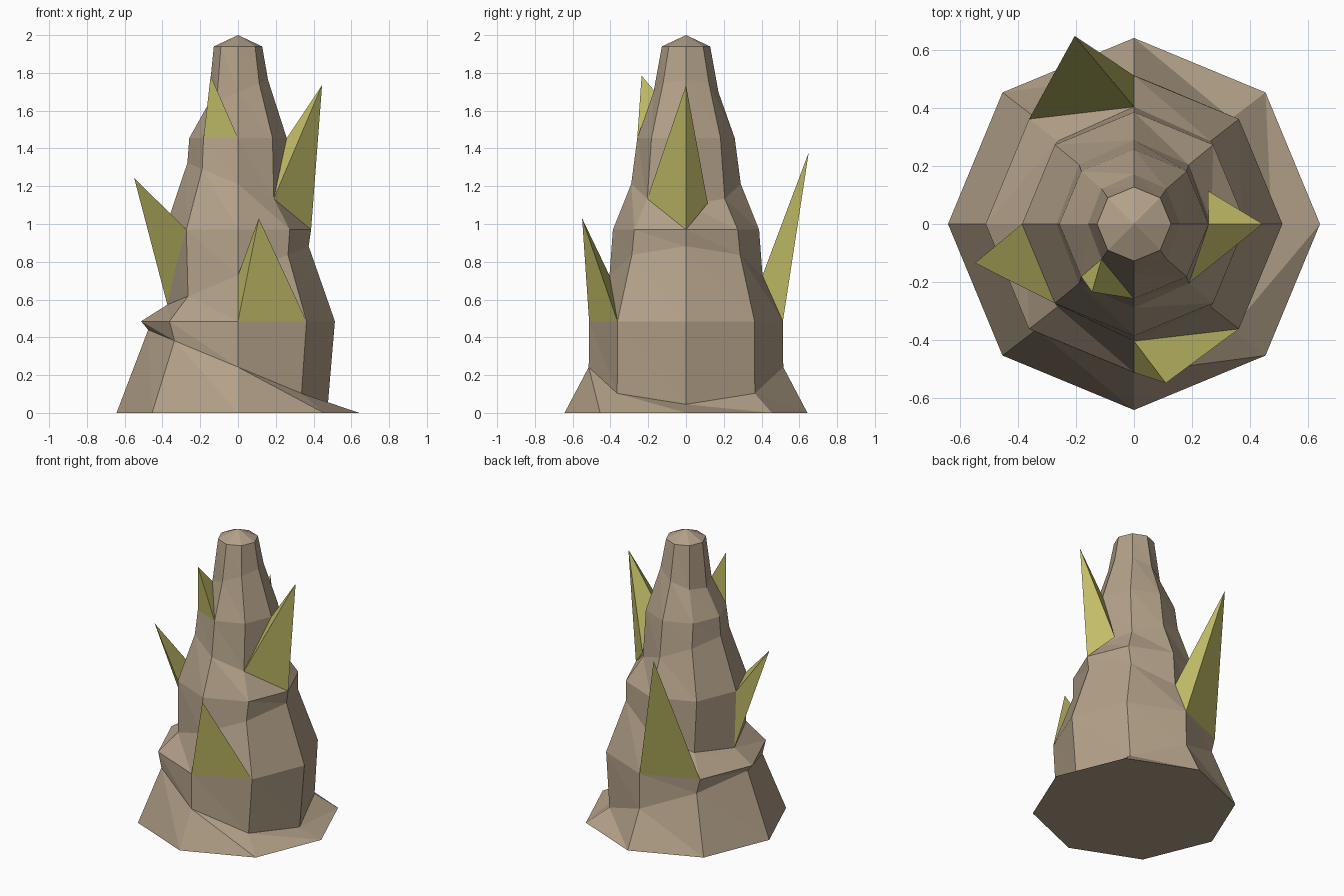
import bpy, bmesh, math
from mathutils import Vector

if "Cube" in bpy.data.objects:
    bpy.data.objects.remove(bpy.data.objects["Cube"])

SIDES = 8
STEP = 0.485
TILT = math.radians(22.5)


def material(name, color):
    m = bpy.data.materials.new(name)
    m.diffuse_color = color
    m.use_nodes = True
    m.node_tree.nodes["Principled BSDF"].inputs["Base Color"].default_value = m.diffuse_color
    return m


bark = material("tan_bark", (0.45, 0.355, 0.25, 1))
leaf = material("olive_leaf", (0.55, 0.52, 0.14, 1))


def build(name, verts, faces, mat):
    bm = bmesh.new()
    vs = [bm.verts.new(v) for v in verts]
    for f in faces:
        bm.faces.new([vs[i] for i in f])
    bmesh.ops.recalc_face_normals(bm, faces=bm.faces[:])
    me = bpy.data.meshes.new(name)
    bm.to_mesh(me)
    bm.free()
    me.materials.append(mat)
    ob = bpy.data.objects.new(name, me)
    bpy.context.collection.objects.link(ob)
    return ob


def ring(r, z, tilt):
    # octagon tipped about the y axis
    pts = []
    for k in range(SIDES):
        a = math.tau * k / SIDES
        x, y = r * math.cos(a), r * math.sin(a)
        pts.append(Vector((x * math.cos(tilt), y, z - x * math.sin(tilt))))
    return pts


# trunk rings: flat rings alternate with rings tipped left and right
flat = [0.643, 0.513, 0.387, 0.258, 0.128]
mid = [0.515, 0.405, 0.29, 0.172]
rings = []
for k, r in enumerate(flat):
    rings.append(ring(r, k * STEP, 0))
    if k < len(mid):
        rings.append(ring(mid[k], (k + 0.5) * STEP, TILT if k % 2 == 0 else -TILT))

verts = [p for rg in rings for p in rg] + [Vector((0, 0, 2))]
faces = [tuple(range(SIDES))]
for k in range(len(rings) - 1):
    for i in range(SIDES):
        j = (i + 1) % SIDES
        lo, up = k * SIDES, (k + 1) * SIDES
        faces += [(lo + i, lo + j, up + i), (lo + j, up + j, up + i)]
top = (len(rings) - 1) * SIDES
faces += [(top + i, top + (i + 1) % SIDES, len(verts) - 1) for i in range(SIDES)]
build("trunk", verts, faces, bark)


# pointed leaves growing from the trunk facets
def spike(name, base, tip):
    n = len(base)
    build(name, list(base) + [Vector(tip)],
          [tuple(range(n))] + [(i, (i + 1) % n, n) for i in range(n)], leaf)


R = rings
spike("front_leaf", [R[2][6], R[2][7], R[3][6]], (0.11, -0.55, 1.03))
spike("back_leaf", [R[2][2], R[2][3], R[3][2]], (-0.205, 0.65, 1.38))
spike("left_leaf", [R[3][4], R[4][5], R[4][4]], (-0.55, -0.135, 1.245))
spike("upper_leaf", [R[6][5], R[6][6], R[7][5]], (-0.145, -0.235, 1.785))
spike("right_leaf", [R[4][0], Vector((0.255, 0.115, 1.11)), R[6][0], R[5][7]],
      (0.445, 0, 1.735))
